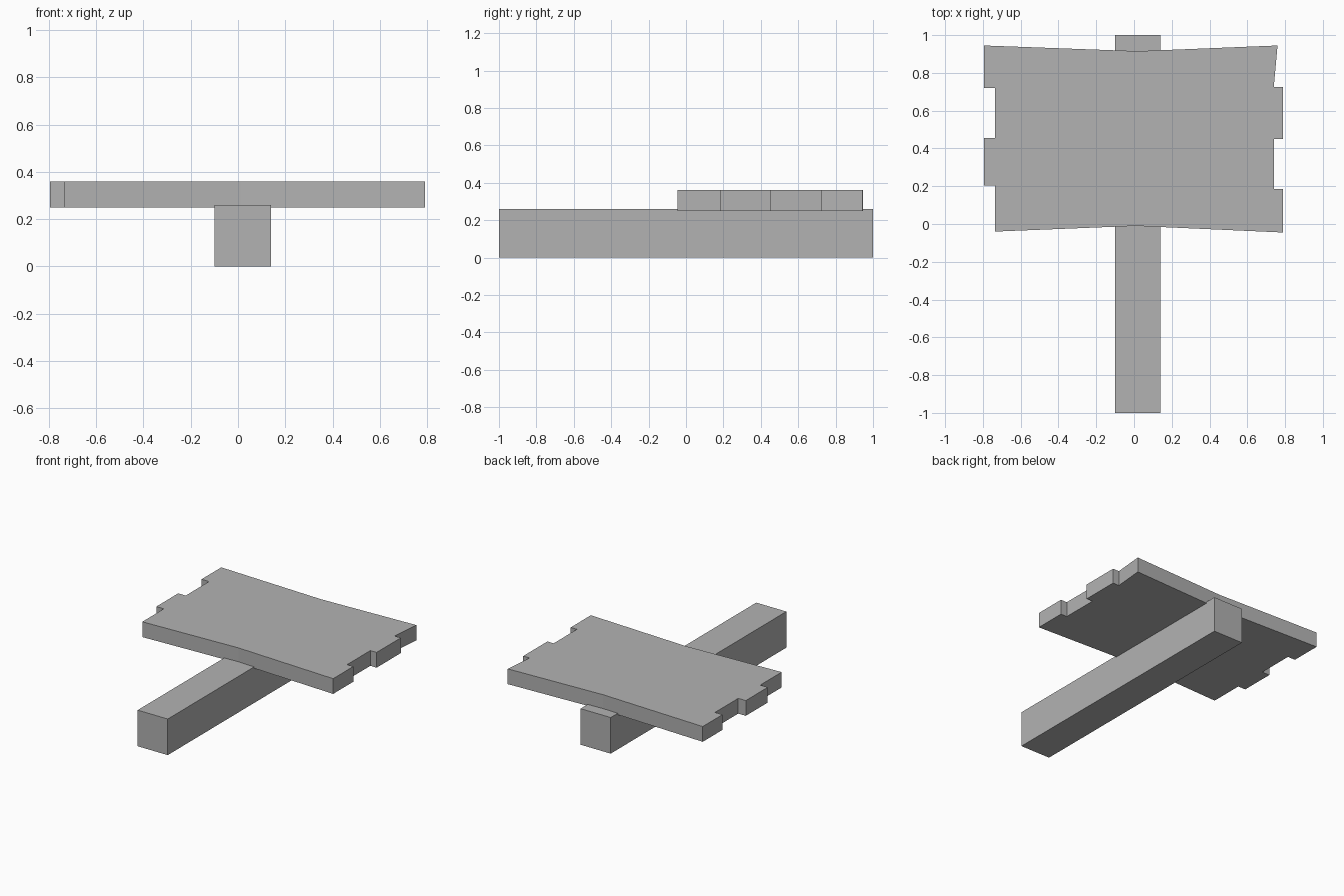
import bpy
import bmesh
from mathutils import Vector

cube = bpy.data.objects.get("Cube")
if cube:
    bpy.data.objects.remove(cube, do_unlink=True)

# Single plain grey
GREY = (0.448, 0.448, 0.448, 1)
grey = bpy.data.materials.new("plain_grey")
grey.use_nodes = True
grey.diffuse_color = GREY
grey.node_tree.nodes["Principled BSDF"].inputs["Base Color"].default_value = GREY


def extruded(name, outline, bottom, top):
    """Flat-shaded prism from an outline in plan."""
    bm = bmesh.new()
    base = bm.faces.new([bm.verts.new((x, y, bottom)) for x, y in outline])
    grown = bmesh.ops.extrude_face_region(bm, geom=[base], use_keep_orig=True)
    verts = [v for v in grown["geom"] if isinstance(v, bmesh.types.BMVert)]
    bmesh.ops.translate(bm, verts=verts, vec=Vector((0, 0, top - bottom)))
    bmesh.ops.recalc_face_normals(bm, faces=bm.faces)
    mesh = bpy.data.meshes.new(name)
    bm.to_mesh(mesh)
    bm.free()
    mesh.materials.append(grey)
    obj = bpy.data.objects.new(name, mesh)
    bpy.context.collection.objects.link(obj)
    return obj


# Long square post lying on the ground
extruded("post", [(-0.10, -1), (0.14, -1), (0.14, 1), (-0.10, 1)], 0, 0.26)

# Sign board with stepped ends and slightly bent long edges
board_right_end = [(-0.735, -0.04), (-0.735, 0.205), (-0.795, 0.205), (-0.795, 0.455),
                   (-0.735, 0.455), (-0.735, 0.72), (-0.795, 0.72), (-0.795, 0.945)]
board_left_end = [(0.76, 0.945), (0.74, 0.725), (0.79, 0.725), (0.79, 0.45),
                  (0.74, 0.45), (0.74, 0.185), (0.79, 0.185), (0.79, -0.045)]
extruded("sign_board",
         board_right_end + [(0.02, 0.915)] + board_left_end + [(0.01, -0.01)],
         0.25, 0.36)
